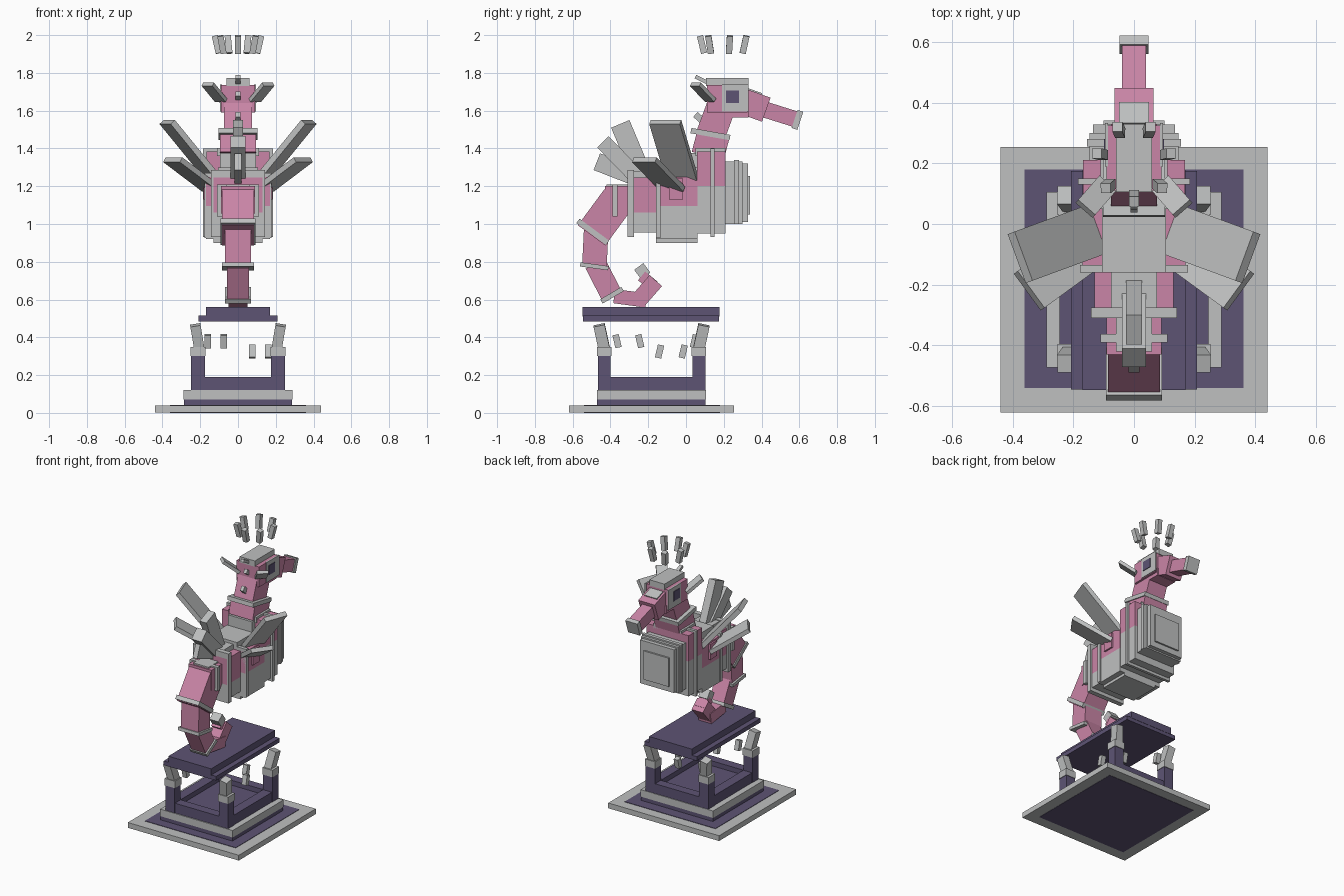
import bpy, bmesh, math
from mathutils import Vector, Matrix

cube = bpy.data.objects.get("Cube")
if cube:
    bpy.data.objects.remove(cube, do_unlink=True)


def material(name, color):
    m = bpy.data.materials.new(name)
    m.use_nodes = True
    m.diffuse_color = (*color, 1)
    m.node_tree.nodes["Principled BSDF"].inputs["Base Color"].default_value = (*color, 1)
    return m


GREY = material("stone grey", (0.52, 0.53, 0.53))
PINK = material("dusty pink", (0.59, 0.235, 0.385))
PURPLE = material("dark purple", (0.11, 0.088, 0.175))


def oriented(name, mat, centre, ax, ay, az):
    """Box from its centre and three full-length edge vectors."""
    bm = bmesh.new()
    bmesh.ops.create_cube(bm, size=1)
    rot = Matrix((ax, ay, az)).transposed().to_4x4()
    bm.transform(Matrix.Translation(centre) @ rot)
    bmesh.ops.recalc_face_normals(bm, faces=bm.faces)
    me = bpy.data.meshes.new(name)
    bm.to_mesh(me)
    bm.free()
    me.materials.append(mat)
    ob = bpy.data.objects.new(name, me)
    bpy.context.collection.objects.link(ob)
    return ob


def box(name, mat, x, y, z):
    """Box from ranges; a single x number is a half width."""
    if not isinstance(x, tuple):
        x = (-x, x)
    c = Vector([(r[0] + r[1]) / 2 for r in (x, y, z)])
    d = [abs(r[1] - r[0]) for r in (x, y, z)]
    return oriented(name, mat, c, Vector((d[0], 0, 0)), Vector((0, d[1], 0)), Vector((0, 0, d[2])))


def strut(name, mat, half, a, b, width):
    """Box running from a to b in the side plane."""
    a, b = Vector((0, *a)), Vector((0, *b))
    d = b - a
    side = Vector((0, -d.z, d.y)).normalized() * width
    return oriented(name, mat, (a + b) / 2, Vector((half * 2, 0, 0)), side, d)


def leaning(name, mat, a, b, w, d):
    """Upright box whose axis leans from a to b."""
    a, b = Vector(a), Vector(b)
    up = b - a
    ax = Vector((0, 1, 0)).cross(up).normalized()
    ay = up.cross(ax).normalized()
    return oriented(name, mat, (a + b) / 2, ax * w, ay * d, up)


# Plinth
box("base_slab", GREY, .44, (-.62, .253), (.002, .04))
box("base_inlay", PURPLE, .36, (-.54, .18), (0, .043))
box("plinth_step", PURPLE, .285, (-.47, .103), (.04, .07))
box("plinth_ledge", GREY, .288, (-.472, .105), (.07, .12))
box("plinth_floor", PURPLE, .2, (-.42, .06), (.12, .155))
for s in (-1, 1):
    box("side_rim", PURPLE, (s * .175, s * .245), (-.465, .1), (.12, .19))
for y in ((-.465, -.4), (.035, .1)):
    box("end_rim", PURPLE, .18, y, (.12, .19))

# Four corner posts with leaning claws
for s in (-1, 1):
    for y, out in ((-.433, -1), (.068, 1)):
        box("post", PURPLE, (s * .175, s * .248), (y - .034, y + .034), (.12, .305))
        box("post_cap", GREY, (s * .172, s * .252), (y - .038, y + .038), (.3, .35))
        leaning("post_claw", GREY, (s * .205, y, .34), (s * .226, y + out * .027, .465), .055, .06)

# Floating shards inside the plinth
for x, y, z in ((-.16, -.365, .38), (-.075, -.245, .38), (.16, -.14, .325),
                (.075, -.015, .325), (-.16, .045, .38)):
    tilt = .008 if y < -.2 else -.008
    leaning("plinth_shard", GREY, (x, y + tilt, z - .034), (x, y - tilt, z + .034), .034, .034)

# Floating platform
box("platform_lower", PURPLE, .208, (-.545, .175), (.485, .515))
box("platform_upper", PURPLE, .17, (-.547, .177), (.51, .56))

# Body: pink upper blocks over grey belly blocks, front to back
for part, half, y, low, split, top in (
        ("rear", .13, (-.31, -.15), .955, 1.06, 1.245),
        ("middle", .17, (-.16, .06), .92, 1.095, 1.25),
        ("chest", .168, (.058, .21), .95, 1.2, 1.385)):
    box(part + "_upper", PINK, half, y, (split, top))
    box(part + "_belly", GREY, half, y, (low, split))
box("belly_keel", GREY, .13, (-.16, .06), (.9, .93))
box("rear_band", GREY, .142, (-.31, -.275), (.93, 1.285))
box("middle_band", GREY, .178, (-.16, -.135), (.925, 1.27))
box("chest_band", GREY, .184, (.13, .15), (.93, 1.4))
box("breast_block", GREY, .147, (.2, .3), (1.0, 1.33))
box("breast_band", GREY, .155, (.255, .28), (1.0, 1.34))
box("breast_front", GREY, .135, (.3, .328), (1.01, 1.32))
box("breast_plate", GREY, .1, (.325, .34), (1.05, 1.255))

# Back ridge plates
box("rear_ridge", GREY, .075, (-.3, -.15), (1.24, 1.28))
box("middle_ridge", GREY, .105, (-.16, .06), (1.24, 1.3))
box("chest_back_plate", GREY, .095, (.025, .06), (1.24, 1.375))
box("chest_collar", GREY, .11, (.05, .21), (1.36, 1.402))
box("tail_ridge", GREY, .06, (-.42, -.31), (1.19, 1.21))

# Tail, curling forward
box("tail_root", PINK, .09, (-.43, -.3), (1.055, 1.2))
box("tail_root_band", GREY, .11, (-.39, -.363), (1.04, 1.21))
strut("tail_segment", PINK, .085, (-.36, 1.13), (-.5, .94), .18)
strut("tail_band", GREY, .092, (-.485, .97), (-.502, .947), .195)
strut("tail_segment", PINK, .07, (-.475, .98), (-.485, .775), .13)
strut("tail_band", GREY, .084, (-.484, .787), (-.487, .765), .15)
strut("tail_segment", PINK, .057, (-.48, .79), (-.39, .615), .115)
strut("tail_band", GREY, .068, (-.398, .634), (-.385, .612), .13)
strut("tail_segment", PINK, .05, (-.38, .618), (-.21, .595), .075)
strut("tail_curl", PINK, .045, (-.255, .592), (-.16, .7), .088)
strut("tail_curl_end", PINK, .035, (-.17, .672), (-.235, .725), .06)
strut("tail_tip", GREY, .035, (-.213, .725), (-.25, .775), .06)

# Neck and head
strut("neck", PINK, .095, (.115, 1.36), (.145, 1.475), .175)
strut("neck_band", GREY, .102, (.127, 1.462), (.132, 1.49), .21)
strut("neck_upper", PINK, .075, (.13, 1.47), (.2, 1.66), .155)
box("head", PINK, .09, (.11, .325), (1.59, 1.735))
box("jaw", PINK, .075, (.14, .33), (1.565, 1.62))
box("head_cap", GREY, .06, (.105, .33), (1.73, 1.772))
strut("snout_base", PINK, .065, (.3, 1.65), (.425, 1.605), .135)
strut("snout_top_plate", GREY, .05, (.33, 1.712), (.4, 1.687), .012)
strut("snout", PINK, .04, (.42, 1.605), (.595, 1.55), .085)
strut("snout_tip", GREY, .047, (.575, 1.556), (.605, 1.546), .1)
strut("head_spike", GREY, .012, (.12, 1.745), (.05, 1.78), .02)
strut("neck_spike", GREY, .012, (.1, 1.535), (.05, 1.58), .035)
strut("nape_spike", GREY, .012, (.13, 1.66), (.085, 1.69), .03)
for s in (-1, 1):
    box("cheek_plate", GREY, (s * .085, s * .095), (.19, .332), (1.595, 1.738))
    box("eye", PURPLE, (s * .09, s * .099), (.212, .28), (1.64, 1.708))

# Wings, ears and wing roots on both sides
for s in (-1, 1):
    for name, root, tip, width, thick in (
            ("upper_wing", (.13, -.02, 1.24), (.375, -.11, 1.54), .172, .032),
            ("lower_wing", (.14, -.07, 1.185), (.345, -.22, 1.34), .15, .03),
            ("ear", (.09, .13, 1.655), (.16, .05, 1.74), .075, .022)):
        a = Vector((s * root[0], *root[1:]))
        b = Vector((s * tip[0], *tip[1:]))
        along = b - a
        across = Vector((0, 0, 1)).cross(along).normalized()
        normal = along.cross(across).normalized()
        oriented(name, GREY, (a + b) / 2, across * width, normal * thick, along)
    box("wing_root", PINK, (s * .16, s * .182), (-.09, -.015), (1.13, 1.24))

# Dorsal fin fan
strut("dorsal_front", GREY, .027, (-.23, 1.25), (-.348, 1.53), .105)
strut("dorsal_middle", GREY, .04, (-.25, 1.24), (-.44, 1.435), .085)
strut("dorsal_rear", GREY, .018, (-.28, 1.255), (-.472, 1.33), .095)

# Crown of seven floating shards
for x, y in ((0, .085), (.085, .125), (.112, .23), (.05, .31),
             (-.085, .125), (-.112, .23), (-.05, .31)):
    out = Vector((x, y - .2, 0)).normalized() * .011
    mid = Vector((x, y, 1.95))
    up = Vector((0, 0, .046))
    leaning("crown_shard", GREY, mid - out - up, mid + out + up, .033, .033)
